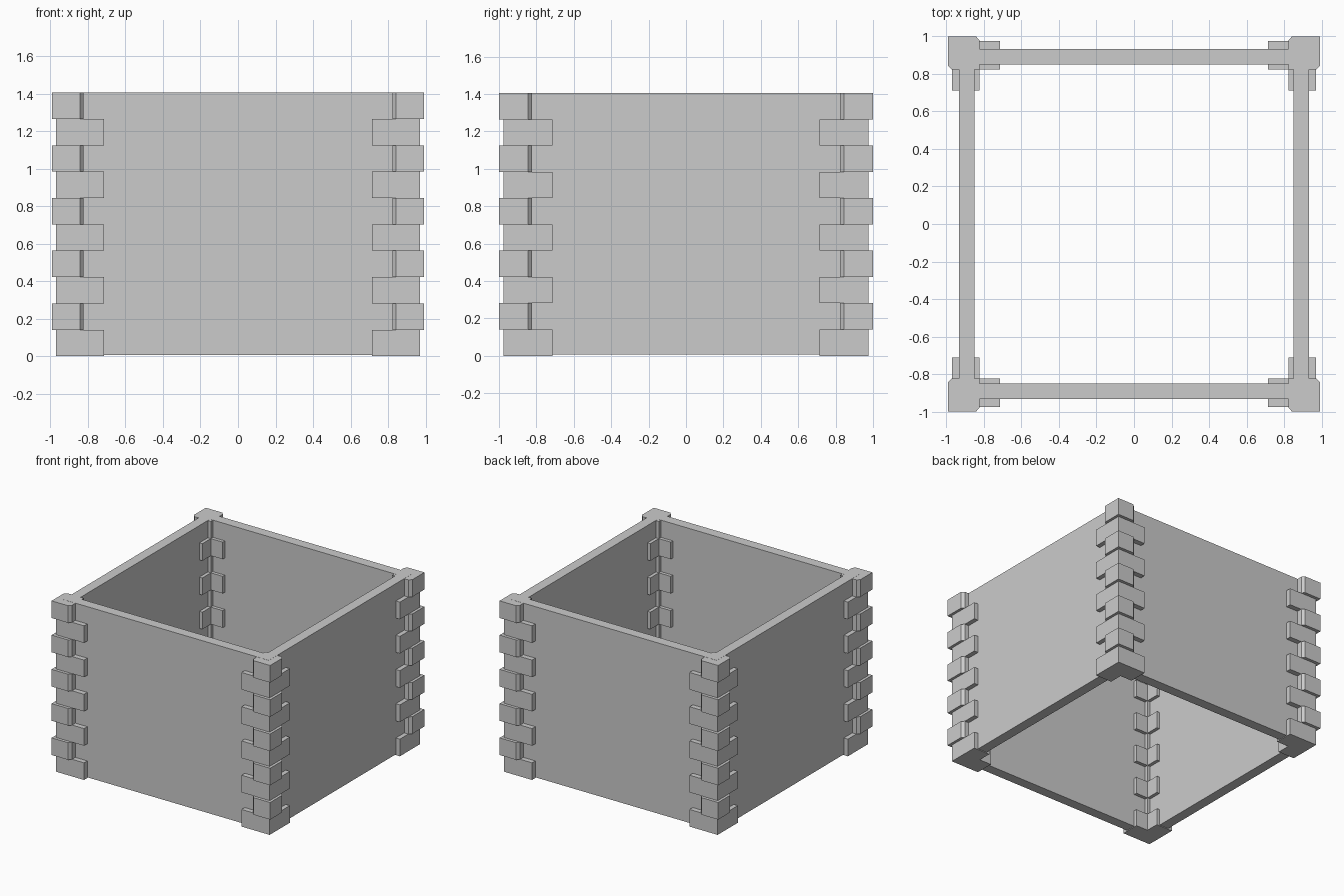
import bpy, bmesh

if "Cube" in bpy.data.objects:
    bpy.data.objects.remove(bpy.data.objects["Cube"])

stone = bpy.data.materials.new("light grey")
stone.diffuse_color = (0.6, 0.6, 0.6, 1)
stone.use_nodes = True
stone.node_tree.nodes["Principled BSDF"].inputs["Base Color"].default_value = stone.diffuse_color

COURSE = 0.1405          # height of one corner block
COURSES = 10
BASE = 0.004


def prism(name, outline, z0, z1):
    """Extrude a flat outline from z0 up to z1."""
    bm = bmesh.new()
    face = bm.faces.new([bm.verts.new((x, y, z0)) for x, y in outline])
    top = bmesh.ops.extrude_face_region(bm, geom=[face])["geom"]
    bmesh.ops.translate(bm, vec=(0, 0, z1 - z0),
                        verts=[v for v in top if isinstance(v, bmesh.types.BMVert)])
    bmesh.ops.recalc_face_normals(bm, faces=bm.faces)
    mesh = bpy.data.meshes.new(name)
    bm.to_mesh(mesh)
    bm.free()
    mesh.materials.append(stone)
    obj = bpy.data.objects.new(name, mesh)
    bpy.context.collection.objects.link(obj)
    return obj


# Four thin walls, mitred at the corners, open above and below
OUT, INN = 0.933, 0.85
wall = [(-OUT, -OUT), (OUT, -OUT), (INN, -INN), (-INN, -INN)]
for i, side in enumerate(("front", "right", "back", "left")):
    prism(side + "_wall", wall, 0.01, 1.41)
    wall = [(-y, x) for x, y in wall]

# Corner block outlines, drawn for the +x +y corner
long_block = [(0.97, 0.975), (0.715, 0.975), (0.715, 0.823), (0.823, 0.823),
              (0.823, 0.713), (0.97, 0.713)]
short_block = [(0.992, 1.0), (0.842, 1.0), (0.823, 0.978), (0.823, 0.823),
               (0.97, 0.823), (0.992, 0.845)]

# Alternating long and short blocks stacked on all four corners
corners = {"front_left": (-1, -1), "front_right": (1, -1),
           "back_left": (-1, 1), "back_right": (1, 1)}
for corner, (sx, sy) in corners.items():
    for i in range(COURSES):
        outline = short_block if i % 2 else long_block
        z = BASE + i * COURSE
        prism(f"{corner}_corner_block_{i + 1}",
              [(x * sx, y * sy) for x, y in outline], z, z + COURSE)
for o in bpy.context.collection.objects:
    o.location.z -= BASE
